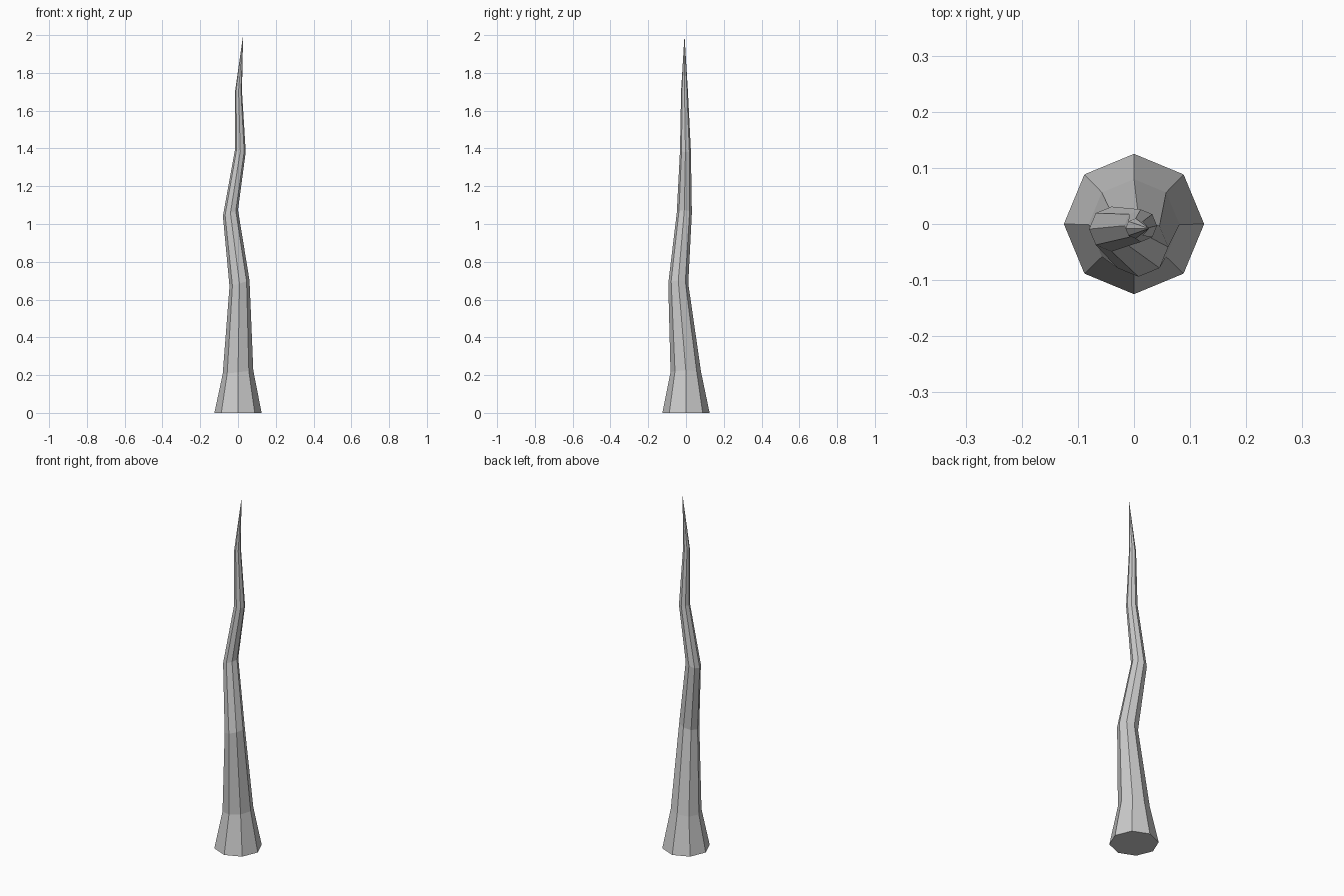
import bpy, bmesh, math

if "Cube" in bpy.data.objects:
    bpy.data.objects.remove(bpy.data.objects["Cube"])

SIDES = 8
# Spine rings: centre x, y, z, radius, slope of the ring along x
rings = [
    (0.0, 0.0, 0.0, 0.125, 0.0),
    (0.0, -0.001, 0.215, 0.081, 0.12),
    (0.008, -0.041, 0.685, 0.053, 0.3),
    (-0.04, -0.009, 1.058, 0.040, 0.4),
    (0.012, -0.003, 1.385, 0.029, -0.1),
    (0.003, -0.008, 1.705, 0.018, 0.0),
]

# Crooked eight-sided spike
bm = bmesh.new()
loops = []
for cx, cy, cz, r, slope in rings:
    loop = []
    for i in range(SIDES):
        a = 2 * math.pi * i / SIDES
        dx, dy = r * math.cos(a), r * math.sin(a)
        loop.append(bm.verts.new((cx + dx, cy + dy, cz + slope * dx)))
    loops.append(loop)
tip = bm.verts.new((0.027, -0.008, 2.0))

bm.faces.new(loops[0][::-1])
for low, high in zip(loops, loops[1:]):
    for i in range(SIDES):
        j = (i + 1) % SIDES
        bm.faces.new((low[i], low[j], high[j], high[i]))
for i in range(SIDES):
    bm.faces.new((loops[-1][i], loops[-1][(i + 1) % SIDES], tip))
bmesh.ops.recalc_face_normals(bm, faces=bm.faces[:])

mesh = bpy.data.meshes.new("crooked_spike")
bm.to_mesh(mesh)
bm.free()
bpy.context.collection.objects.link(bpy.data.objects.new("crooked_spike", mesh))
